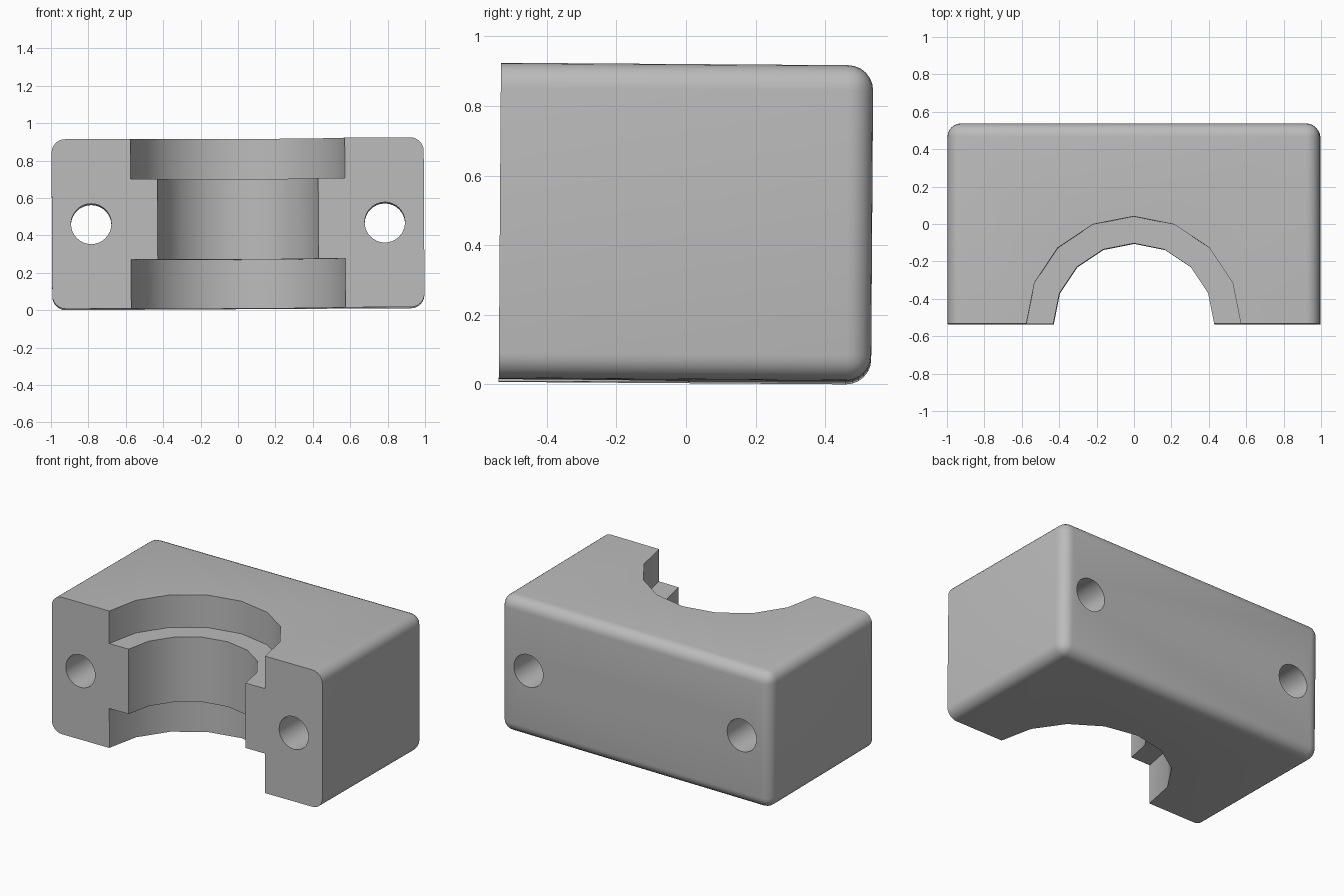
import bpy, bmesh
from math import radians
from mathutils import Matrix

cube = bpy.data.objects.get("Cube")
if cube:
    bpy.data.objects.remove(cube, do_unlink=True)

W, D, H = 1.99, 1.07, 0.907          # block width, depth, height
FRONT = -D / 2

grey = bpy.data.materials.new("plain grey")
grey.use_nodes = True
colour = (0.5, 0.5, 0.5, 1)
grey.diffuse_color = colour
grey.node_tree.nodes["Principled BSDF"].inputs["Base Color"].default_value = colour


def add_object(name, bm):
    mesh = bpy.data.meshes.new(name)
    bm.to_mesh(mesh)
    bm.free()
    mesh.materials.append(grey)
    obj = bpy.data.objects.new(name, mesh)
    bpy.context.collection.objects.link(obj)
    return obj


def cylinder(name, radius, depth, sides, matrix):
    bm = bmesh.new()
    bmesh.ops.create_cone(bm, cap_ends=True, segments=sides, radius1=radius,
                          radius2=radius, depth=depth, matrix=matrix)
    return add_object(name, bm)


# Block: every edge rounded except those around the flat front face
bm = bmesh.new()
bmesh.ops.create_cube(bm, size=1, matrix=Matrix.Diagonal((W, D, H, 1)))
rounded = [e for e in bm.edges if any(v.co.y > 0 for v in e.verts)]
bmesh.ops.bevel(bm, geom=rounded, offset=0.072, segments=6, profile=0.5,
                affect='EDGES', clamp_overlap=True)
block = add_object("clamp_block", bm)

# Half-round bore, with a wider recess above and below
cutters = [cylinder("bore_cutter", 0.43, 2, 16, Matrix.Translation((0, FRONT, 0)))]
for name, z in (("upper_recess_cutter", 0.238 + 0.5), ("lower_recess_cutter", -0.192 - 0.5)):
    cutters.append(cylinder(name, 0.573, 1, 16, Matrix.Translation((0, FRONT, z))))

# Bolt holes from front to back
for side in (-1, 1):
    place = Matrix.Translation((side * 0.785, 0, 0)) @ Matrix.Rotation(radians(90), 4, 'X')
    cutters.append(cylinder("bolt_hole_cutter", 0.108, 2, 32, place))

for cutter in cutters:
    cutter.hide_render = True
    mod = block.modifiers.new(cutter.name, 'BOOLEAN')
    mod.operation = 'DIFFERENCE'
    mod.solver = 'EXACT'
    mod.object = cutter

# Apply the cuts and remove the cutters
bpy.context.view_layer.update()
graph = bpy.context.evaluated_depsgraph_get()
cut_mesh = bpy.data.meshes.new_from_object(block.evaluated_get(graph))
block.modifiers.clear()
block.data = cut_mesh
for cutter in cutters:
    bpy.data.objects.remove(cutter, do_unlink=True)

# Slight lean of the whole block, resting on the ground
lean = Matrix.Rotation(-0.007, 4, 'X') @ Matrix.Rotation(-0.0055, 4, 'Y')
block.data.transform(Matrix.Translation((0, 0, 0.462)) @ lean)

bpy.ops.object.select_all(action='DESELECT')
block.select_set(True)
bpy.context.view_layer.objects.active = block
bpy.ops.object.shade_smooth_by_angle(angle=radians(30))
